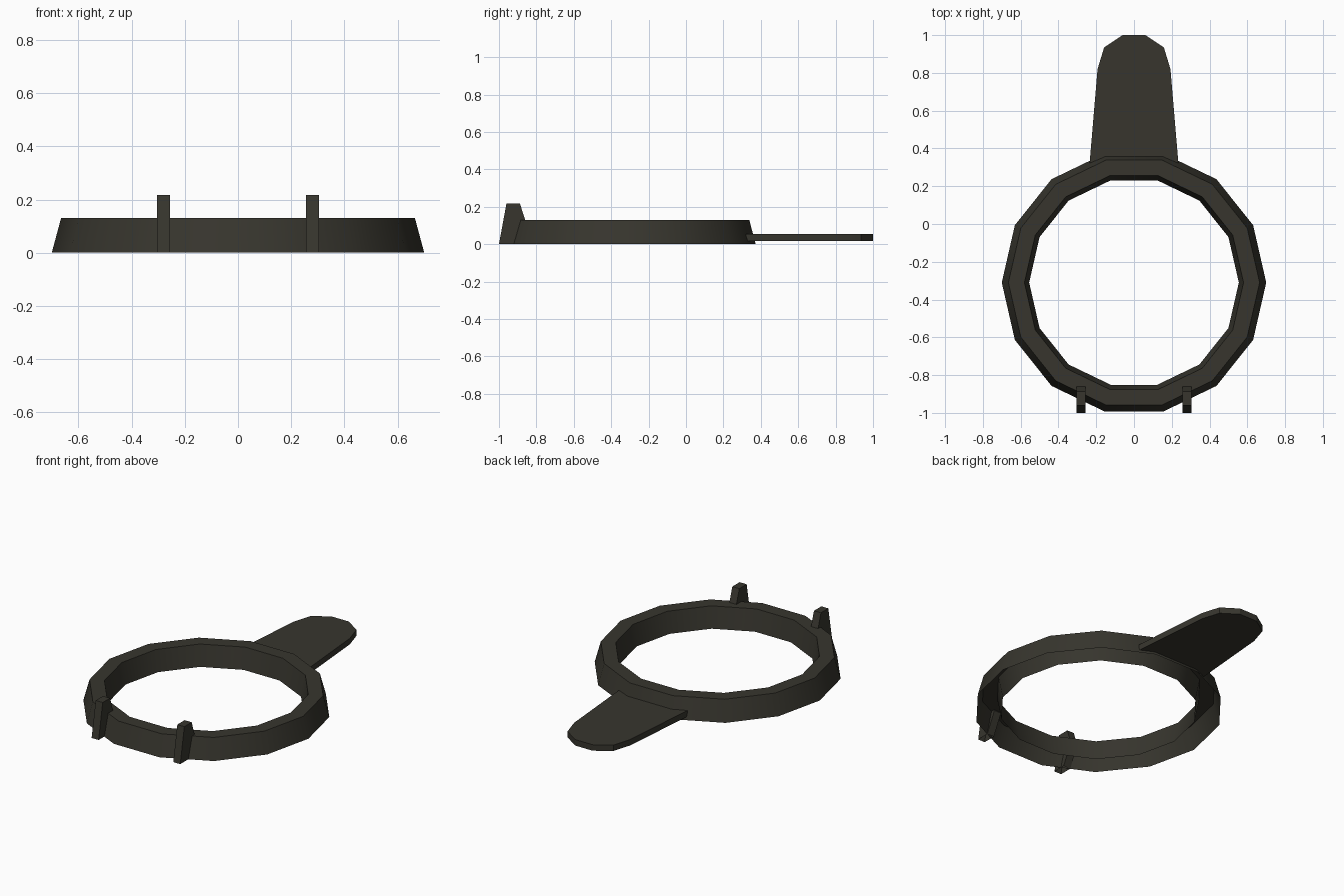
import bpy
import bmesh
import math

if "Cube" in bpy.data.objects:
    bpy.data.objects.remove(bpy.data.objects["Cube"])

RING_Y = -0.31
SIDES = 14

mat = bpy.data.materials.new("dark olive grey")
mat.diffuse_color = (0.038, 0.036, 0.027, 1)
mat.use_nodes = True
mat.node_tree.nodes["Principled BSDF"].inputs["Base Color"].default_value = mat.diffuse_color


def make_object(name, bm):
    mesh = bpy.data.meshes.new(name)
    bm.to_mesh(mesh)
    bm.free()
    mesh.materials.append(mat)
    ob = bpy.data.objects.new(name, mesh)
    bpy.context.collection.objects.link(ob)
    bpy.ops.object.select_all(action='DESELECT')
    ob.select_set(True)
    bpy.context.view_layer.objects.active = ob
    bpy.ops.object.shade_smooth_by_angle(angle=math.radians(31))
    return ob


def prism(name, lower, upper, open_face=None):
    """Join two matching outlines; open_face skips one side of the prism."""
    bm = bmesh.new()
    a = [bm.verts.new(p) for p in lower]
    b = [bm.verts.new(p) for p in upper]
    bm.faces.new(a[::-1])
    bm.faces.new(b)
    n = len(a)
    for i in range(n):
        if i != open_face:
            j = (i + 1) % n
            bm.faces.new((a[i], a[j], b[j], b[i]))
    bmesh.ops.recalc_face_normals(bm, faces=bm.faces)
    return make_object(name, bm)


# Ring: a tapered channel, open underneath
profile = [(0.70, 0), (0.665, 0.13), (0.58, 0.13), (0.555, 0)]
bm = bmesh.new()
loops = []
for r, z in profile:
    loops.append([bm.verts.new((r * math.cos(2 * math.pi * i / SIDES),
                                RING_Y + r * math.sin(2 * math.pi * i / SIDES), z))
                  for i in range(SIDES)])
for lo, hi in zip(loops, loops[1:]):
    for i in range(SIDES):
        j = (i + 1) % SIDES
        bm.faces.new((lo[i], lo[j], hi[j], hi[i]))
make_object("ring", bm)

# Tongue: thin rounded tab whose inner end follows the ring wall
half = [(0.156, 0.355), (0.235, 0.322), (0.193, 0.82), (0.158, 0.935), (0.06, 1.0)]
outline = half + [(-x, y) for x, y in reversed(half)]
prism("tongue", [(x, y, 0.018) for x, y in outline], [(x, y, 0.055) for x, y in outline])

# Two tapered prongs at the front, open underneath
side = [(-1.0, 0), (-0.96, 0.217), (-0.888, 0.217), (-0.858, 0.125), (-0.92, 0)]
for name, x in (("left_prong", -0.28), ("right_prong", 0.28)):
    prism(name, [(x - 0.024, y, z) for y, z in side],
          [(x + 0.024, y, z) for y, z in side], open_face=4)
